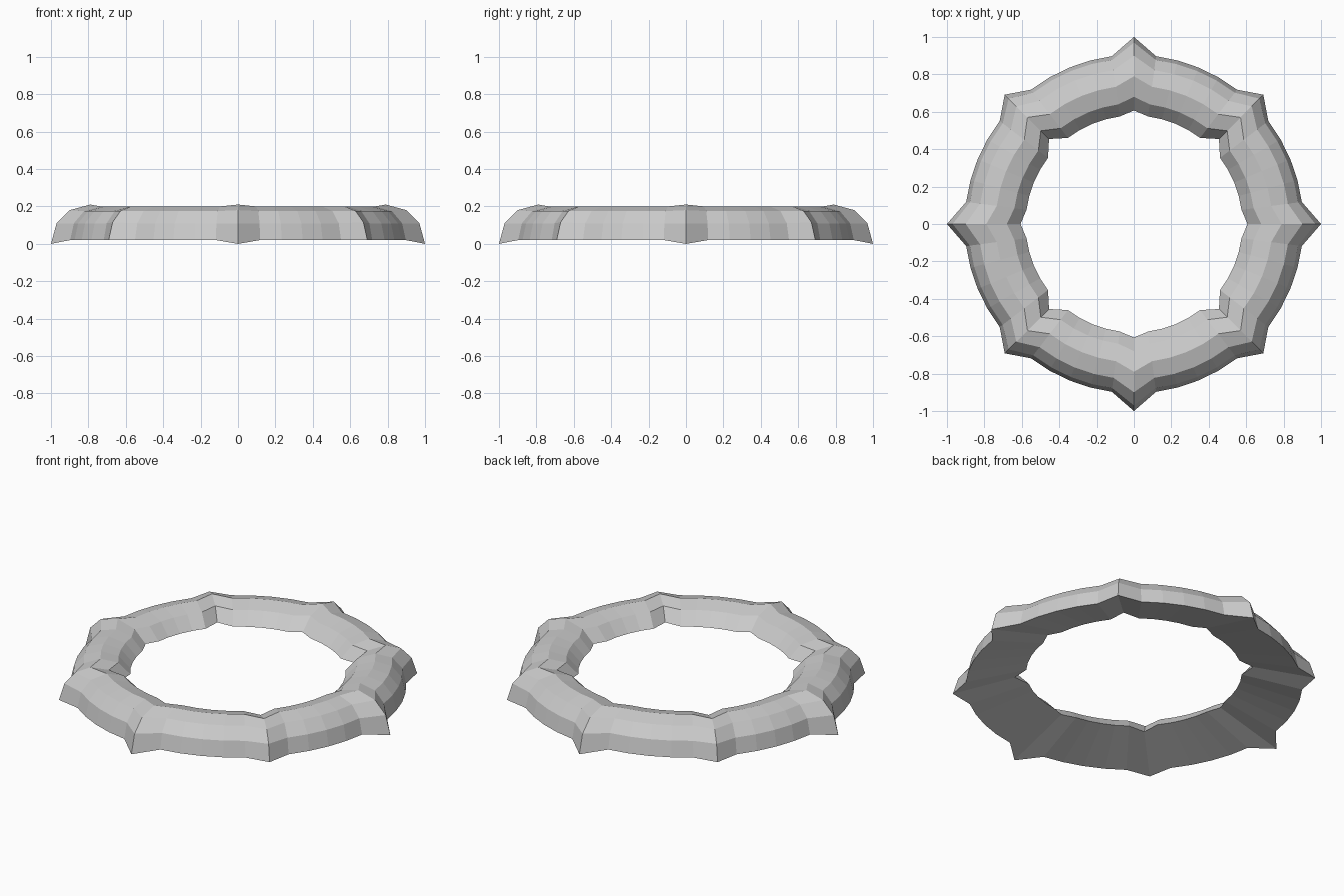
import bpy, bmesh, math

if "Cube" in bpy.data.objects:
    bpy.data.objects.remove(bpy.data.objects["Cube"])

# Half-round cross-sections (radius, height), outer foot to raised inner rim
PLAIN = [(0.905, 0.02), (0.885, 0.11), (0.83, 0.175), (0.74, 0.2),
         (0.645, 0.175), (0.58, 0.105)]
CORNER = [(0.978, 0.02), (0.948, 0.115), (0.89, 0.175), (0.806, 0.2),
          (0.705, 0.175), (0.643, 0.105)]
POINT = [(1.0, 0.0), (0.97, 0.11), (0.9, 0.18), (0.79, 0.21),
         (0.68, 0.18), (0.607, 0.11)]

STEPS = 48  # 7.5 degrees each, a ridge every sixth step


def section(i):
    if i % 12 == 0:
        return POINT
    if i % 6 == 0:
        return CORNER
    return PLAIN


# Ring swept through the changing sections, closed by a sloping underside
bm = bmesh.new()
rings = []
for i in range(STEPS):
    a = 2 * math.pi * i / STEPS
    rings.append([bm.verts.new((r * math.cos(a), r * math.sin(a), z))
                  for r, z in section(i)])
n = len(PLAIN)
for i in range(STEPS):
    p, q = rings[i], rings[(i + 1) % STEPS]
    for j in range(n):
        k = (j + 1) % n
        bm.faces.new((p[j], q[j], q[k], p[k]))
bmesh.ops.recalc_face_normals(bm, faces=bm.faces)

mesh = bpy.data.meshes.new("ridged_ring")
bm.to_mesh(mesh)
bm.free()
ring = bpy.data.objects.new("ridged_ring", mesh)
bpy.context.collection.objects.link(ring)
